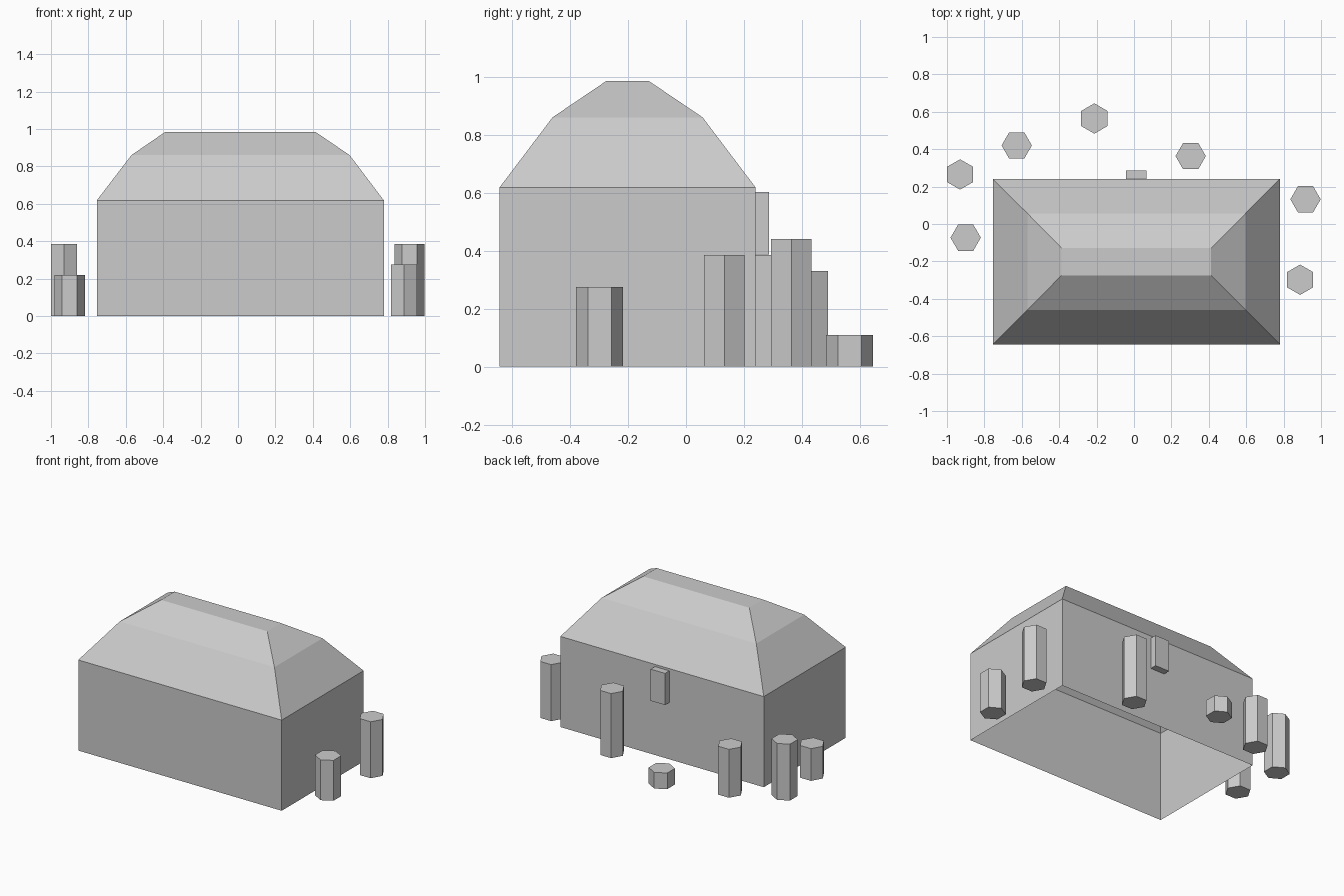
import bpy, bmesh, math

if "Cube" in bpy.data.objects:
    bpy.data.objects.remove(bpy.data.objects["Cube"])


def finish(bm, name):
    bmesh.ops.recalc_face_normals(bm, faces=bm.faces)
    mesh = bpy.data.meshes.new(name)
    bm.to_mesh(mesh)
    bm.free()
    obj = bpy.data.objects.new(name, mesh)
    bpy.context.collection.objects.link(obj)
    return obj


def stacked_rings(name, levels, cap_bottom=False, cap_top=False):
    """Join rectangles (x0, x1, y0, y1, z) from bottom to top."""
    bm = bmesh.new()
    rings = [[bm.verts.new((x, y, z)) for x, y in
              ((x0, y0), (x1, y0), (x1, y1), (x0, y1))]
             for x0, x1, y0, y1, z in levels]
    for low, high in zip(rings, rings[1:]):
        for i in range(4):
            j = (i + 1) % 4
            bm.faces.new((low[i], low[j], high[j], high[i]))
    if cap_bottom:
        bm.faces.new(rings[0][::-1])
    if cap_top:
        bm.faces.new(rings[-1])
    return finish(bm, name)


def hex_post(name, x, y, height, turn, radius=0.081):
    bpy.ops.mesh.primitive_cylinder_add(
        vertices=6, radius=radius, depth=height,
        location=(x, y, height / 2), rotation=(0, 0, math.radians(turn)))
    bpy.context.object.name = name


# Walls: open underneath and into the roof
stacked_rings("walls", [(-0.755, 0.78, -0.643, 0.24, 0),
                        (-0.755, 0.78, -0.643, 0.24, 0.618)])

# Two-pitch hipped roof shell with a flat top
stacked_rings("roof", [(-0.755, 0.78, -0.643, 0.24, 0.618),
                       (-0.57, 0.597, -0.46, 0.057, 0.86),
                       (-0.388, 0.413, -0.275, -0.128, 0.985)], cap_top=True)

# Small box on the back wall
stacked_rings("wall_box", [(-0.042, 0.066, 0.24, 0.286, 0.387),
                           (-0.042, 0.066, 0.24, 0.286, 0.603)],
              cap_bottom=True, cap_top=True)

# Hexagonal posts: x, y, height, turn (0 = corner along y, 30 = corner along x)
posts = [(-0.93, 0.265, 0.385, 0), (-0.627, 0.42, 0.33, 30),
         (-0.212, 0.564, 0.11, 0), (0.303, 0.363, 0.44, 30),
         (0.917, 0.132, 0.385, 30), (0.888, -0.298, 0.275, 0),
         (-0.9, -0.073, 0.22, 30)]
for i, post in enumerate(posts, 1):
    hex_post(f"post_{i}", *post)
